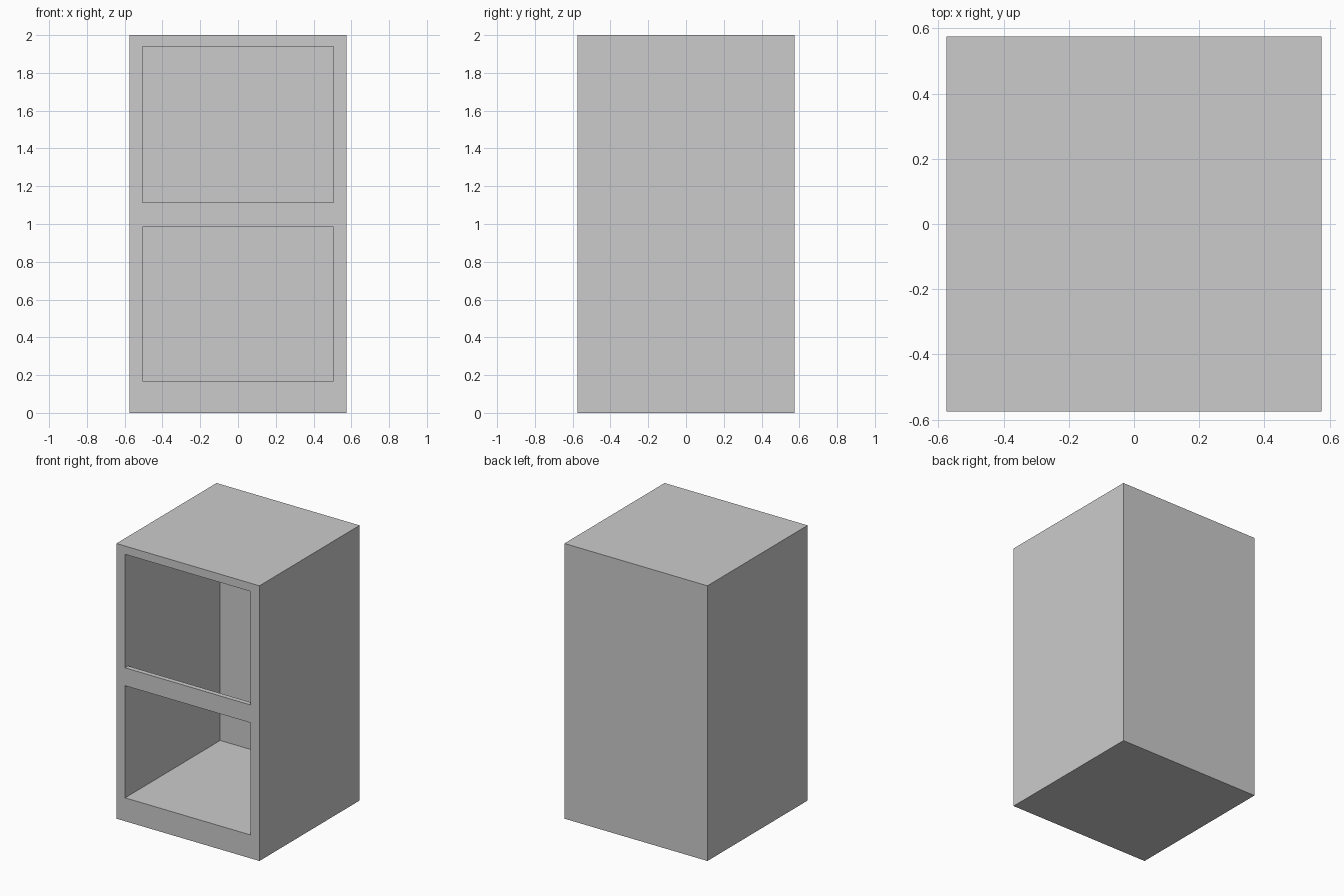
import bpy, bmesh

if "Cube" in bpy.data.objects:
    bpy.data.objects.remove(bpy.data.objects["Cube"])

W, H = 1.15, 2.0            # outer width/depth and height
IN_X = 0.505                # half width of the openings
FLOOR, CEIL, BACK = 0.17, 1.94, 0.517
RAIL_LO, RAIL_HI, RAIL_Y = 0.985, 1.115, -W / 2 + 0.035


def extrude_x(name, profile, half):
    """Extrude a (y, z) profile from x = -half to x = +half."""
    bm = bmesh.new()
    face = bm.faces.new([bm.verts.new((-half, y, z)) for y, z in profile])
    ext = bmesh.ops.extrude_face_region(bm, geom=[face])
    moved = [v for v in ext["geom"] if isinstance(v, bmesh.types.BMVert)]
    bmesh.ops.translate(bm, verts=moved, vec=(2 * half, 0, 0))
    bmesh.ops.recalc_face_normals(bm, faces=bm.faces)
    mesh = bpy.data.meshes.new(name)
    bm.to_mesh(mesh)
    bm.free()
    obj = bpy.data.objects.new(name, mesh)
    bpy.context.collection.objects.link(obj)
    return obj


# Solid cabinet block
d = W / 2
cabinet = extrude_x("cabinet", [(-d, 0), (d, 0), (d, H), (-d, H)], d)

# One tall hollow, open at the front except for the thin middle rail
out = -0.8
hollow = extrude_x("hollow_cutter", [
    (out, FLOOR), (BACK, FLOOR), (BACK, CEIL), (out, CEIL),
    (out, RAIL_HI), (RAIL_Y, RAIL_HI), (RAIL_Y, RAIL_LO), (out, RAIL_LO)], IN_X)
hollow.hide_render = True

# Carve the hollow out and drop the cutter
cut = cabinet.modifiers.new("hollow", 'BOOLEAN')
cut.operation = 'DIFFERENCE'
cut.solver = 'EXACT'
cut.object = hollow
bpy.context.view_layer.objects.active = cabinet
bpy.ops.object.modifier_apply(modifier=cut.name)
bpy.data.objects.remove(hollow)
